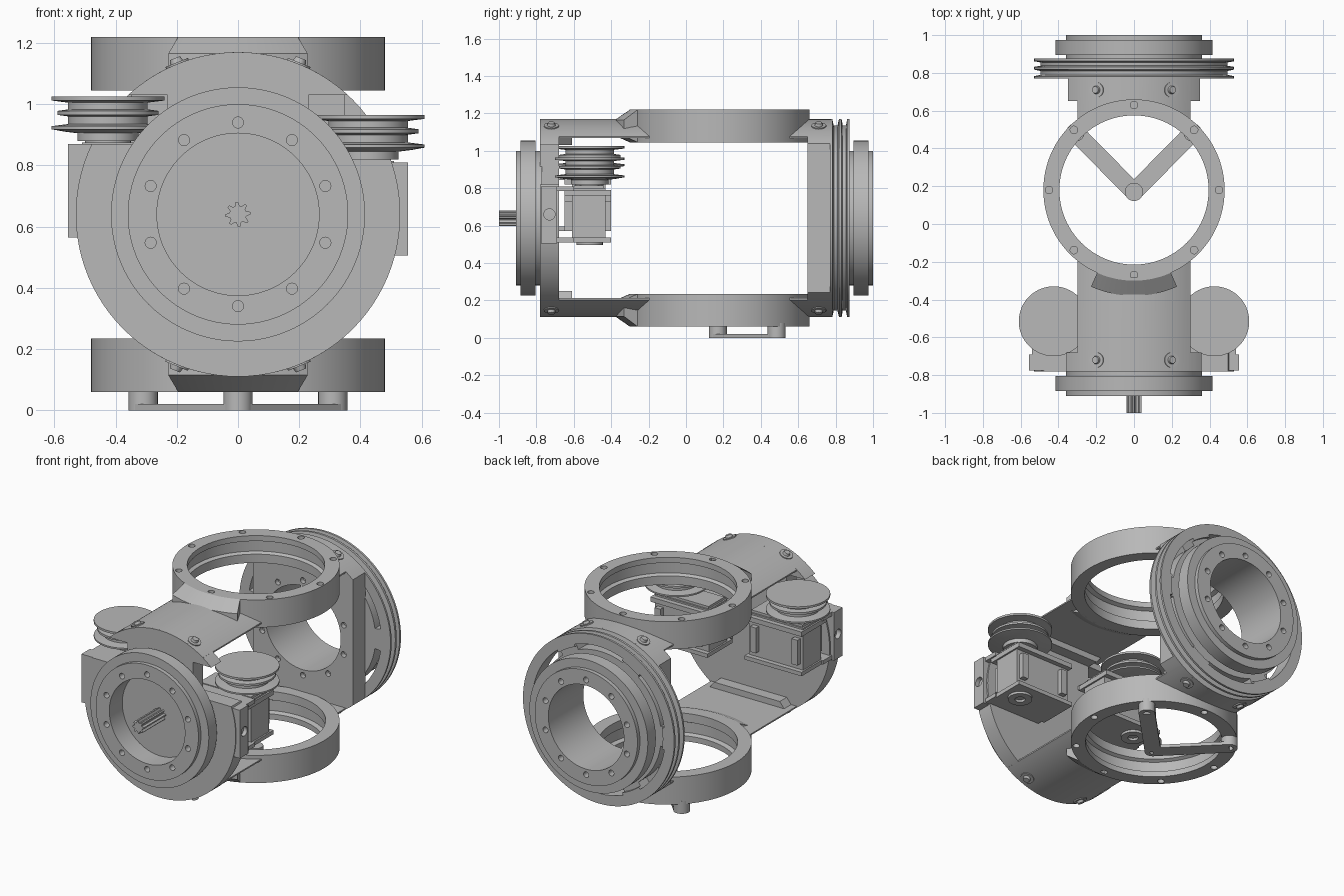
import bpy, bmesh, math
from math import sin, cos, pi, radians
from mathutils import Matrix, Vector

cube = bpy.data.objects.get("Cube")
if cube:
    bpy.data.objects.remove(cube, do_unlink=True)

grey = bpy.data.materials.new("plain grey")
grey.use_nodes = True
COLOUR = (0.48, 0.48, 0.48, 1)
grey.diffuse_color = COLOUR
grey.node_tree.nodes["Principled BSDF"].inputs["Base Color"].default_value = COLOUR

AXIS_Z = 0.64          # height of the long axis
RING_Y = 0.18          # centre of the upper and lower rings
R = 0.53               # radius of the main body
TO_Y = Matrix.Rotation(-pi / 2, 4, 'X')   # turns local z to world y
parts = []


def finish(name, bm, keep=True):
    bmesh.ops.remove_doubles(bm, verts=bm.verts, dist=1e-5)
    bmesh.ops.recalc_face_normals(bm, faces=bm.faces)
    me = bpy.data.meshes.new(name)
    bm.to_mesh(me)
    bm.free()
    me.materials.append(grey)
    ob = bpy.data.objects.new(name, me)
    bpy.context.collection.objects.link(ob)
    if keep:
        parts.append(ob)
    return ob


def lathe(name, profile, centre, along_y=False, arc=None, segs=96, keep=True):
    """Turn a closed (radius, height) profile about an axis."""
    bm = bmesh.new()
    a0, a1 = arc or (0, 2 * pi)
    count = segs if arc is None else segs + 1
    m = Matrix.Translation(centre) @ (TO_Y if along_y else Matrix())
    rows = []
    for i in range(count):
        a = a0 + (a1 - a0) * i / segs
        rows.append([bm.verts.new(m @ Vector((r * cos(a), r * sin(a), h))) for r, h in profile])
    n = len(profile)
    for i in range(segs):
        p, q = rows[i], rows[(i + 1) % count]
        for j in range(n):
            k = (j + 1) % n
            if profile[j][0] + profile[k][0] > 0:
                bm.faces.new((p[j], p[k], q[k], q[j]))
    if arc:
        bm.faces.new(rows[0])
        bm.faces.new(rows[-1])
    return finish(name, bm, keep)


def prism(name, pts, h0, h1, along_y=True):
    """Extrude an outline: (x, z) along y, or (x, y) along z."""
    bm = bmesh.new()
    put = (lambda a, b, h: (a, h, b)) if along_y else (lambda a, b, h: (a, b, h))
    lo = [bm.verts.new(put(a, b, h0)) for a, b in pts]
    hi = [bm.verts.new(put(a, b, h1)) for a, b in pts]
    bm.faces.new(lo)
    bm.faces.new(hi)
    for i in range(len(pts)):
        j = (i + 1) % len(pts)
        bm.faces.new((lo[i], lo[j], hi[j], hi[i]))
    return finish(name, bm)


def box(name, x, y, z, keep=True):
    bm = bmesh.new()
    mid = [(a + b) / 2 for a, b in (x, y, z)]
    size = [abs(b - a) for a, b in (x, y, z)]
    bmesh.ops.create_cube(bm, size=1, matrix=Matrix.Translation(mid) @ Matrix.Diagonal((*size, 1)))
    return finish(name, bm, keep)


def rods(places, radius, depth, rot=Matrix()):
    """Several equal cylinders in one cutter."""
    bm = bmesh.new()
    for p in places:
        bmesh.ops.create_cone(bm, cap_ends=True, segments=20, radius1=radius, radius2=radius,
                              depth=depth, matrix=Matrix.Translation(p) @ rot)
    return finish("hole_cutter", bm, False)


def cut(ob, cutter):
    mod = ob.modifiers.new("cut", 'BOOLEAN')
    mod.object, mod.operation, mod.solver = cutter, 'DIFFERENCE', 'EXACT'
    deps = bpy.context.evaluated_depsgraph_get()
    me = bpy.data.meshes.new_from_object(ob.evaluated_get(deps))
    ob.modifiers.clear()
    ob.data = me
    bpy.data.objects.remove(cutter, do_unlink=True)


def mirror_down(ob, name):
    """Copy a part from the top to the bottom."""
    bm = bmesh.new()
    bm.from_mesh(ob.data)
    for v in bm.verts:
        v.co.z = 2 * AXIS_Z - v.co.z
    return finish(name, bm)


def round_arc(half_width, n=24):
    a = math.asin(half_width / R)
    return [(R * sin(t), AXIS_Z + R * cos(t)) for t in (a - 2 * a * i / n for i in range(n + 1))]


def tube(r0, r1, h0, h1):
    return [(r0, h0), (r1, h0), (r1, h1), (r0, h1)]


# front body disc with notches for the drive pulleys
front = lathe("front_body", tube(0, R, -0.78, -0.68), (0, 0, AXIS_Z), True)
cut(front, box("notch", (0.23, 0.7), (-0.9, -0.5), (0.82, 1.03), False))
cut(front, box("notch", (-0.7, -0.23), (-0.9, -0.5), (0.87, 1.03), False))

# bolted flanges at both ends
bolts = [(0.3 * sin(i * pi / 5), AXIS_Z + 0.3 * cos(i * pi / 5)) for i in range(10)]
for name, s in (("front_flange", -1), ("rear_flange", 1)):
    prof = [(0.265, 0.77), (0.36, 0.77), (0.36, 0.805), (0.415, 0.805), (0.415, 0.885),
            (0.36, 0.885), (0.36, 0.91), (0.265, 0.91)]
    shift = 0.09 if s > 0 else 0
    prof = [(r, s * (h + (shift if h > 0.78 else 0))) for r, h in prof]
    flange = lathe(name, prof, (0, 0, AXIS_Z), True)
    cut(flange, rods([(x, s * (0.91 + shift), z) for x, z in bolts], 0.018, 0.08, TO_Y))

# splined shaft
spline = [((0.041 if i % 4 < 2 else 0.028) * cos(i * pi / 16),
           AXIS_Z + (0.041 if i % 4 < 2 else 0.028) * sin(i * pi / 16)) for i in range(32)]
prism("splined_shaft", spline, -1.0, -0.77)

# rear body with open bore
upper = round_arc(0.35)
rear = prism("rear_body", upper + [(x, 2 * AXIS_Z - z) for x, z in reversed(upper)], 0.65, 0.775)
cut(rear, lathe("bore", tube(0, 0.265, 0.5, 0.9), (0, 0, AXIS_Z), True, keep=False))
cut(rear, rods([(x, 0.65, z) for x, z in bolts], 0.018, 0.06, TO_Y))

# large grooved pulley at the rear, with curved slots
GROOVE = [(R, 0.77), (R, 0.782), (0.495, 0.79), (0.495, 0.81), (R, 0.818), (R, 0.832),
          (0.495, 0.838), (0.495, 0.855), (R, 0.862), (R, 0.875)]
wheel = lathe("rear_pulley", [(0.34, 0.77)] + GROOVE + [(0.45, 0.875), (0.45, 0.855), (0.34, 0.855)],
              (0, 0, AXIS_Z), True)
for i in range(6):
    a = i * pi / 3
    cut(wheel, lathe("slot", tube(0.425, 0.465, 0.7, 0.95), (0, 0, AXIS_Z), True,
                     (a + 0.15, a + 0.9), 16, False))

# curved arms, rings and their details, built on top and mirrored below
arm = prism("upper_arm", round_arc(0.3) + [(-0.3, 1.068), (0.3, 1.068)], -0.775, 0.77)
cut(arm, lathe("opening", tube(0, 0.43, 0.9, 1.4), (0, RING_Y, 0), keep=False))
ring = lathe("upper_ring", [(0.4, 1.045), (0.48, 1.045), (0.48, 1.22), (0.395, 1.22), (0.395, 1.185),
                            (0.42, 1.175), (0.42, 1.11), (0.4, 1.1)], (0, RING_Y, 0))
cut(ring, rods([(0.45 * cos(i * pi / 4), RING_Y + 0.45 * sin(i * pi / 4), 1.22) for i in range(8)],
               0.02, 0.1))
fairing = lathe("upper_fairing", [(0.46, 1.22), (0.48, 1.22), (0.56, 1.165), (0.56, 1.08),
                                  (0.48, 1.045), (0.46, 1.045)], (0, RING_Y, 0),
                arc=(radians(-114), radians(-66)), segs=16)
gusset = prism("upper_gusset", [(-0.23, 1.03), (0.23, 1.03), (0.27, 1.08), (-0.27, 1.08)], -0.69, -0.61)
for ob in (arm, ring, fairing, gusset):
    mirror_down(ob, ob.name.replace("upper", "lower"))

for y in (-0.72, 0.71):
    for side in (-1, 1):
        boss = lathe("upper_screw", [(0.022, 0.5), (0.04, 0.5), (0.04, 0.535), (0.022, 0.535),
                                     (0.018, 0.55), (0, 0.55), (0, 0.5)], (0, 0, 0), segs=20)
        boss.data.transform(Matrix.Translation((0, y, AXIS_Z)) @ Matrix.Rotation(side * radians(22), 4, 'Y'))
        mirror_down(boss, "lower_screw")

# drive units on each side: pulley, motor and holder
for word, s, dz in (("left", 1, 0), ("right", -1, 0.06)):
    def block(part, x, y, z):
        return box(word + "_" + part, (s * x[0], s * x[1]), y, (z[0] + dz, z[1] + dz))

    cx, cy = s * 0.425, -0.515
    lathe(word + "_drive_pulley",
          [(0, 0.82), (0.1, 0.82), (0.1, 0.845), (0.14, 0.85), (0.185, 0.858), (0.185, 0.868),
           (0.13, 0.875), (0.13, 0.9), (0.165, 0.905), (0.165, 0.918), (0.13, 0.923), (0.13, 0.945),
           (0.185, 0.952), (0.185, 0.965), (0, 0.965)], (cx, cy, dz), segs=64)
    lathe(word + "_motor_hub", tube(0, 0.075, 0.78, 0.83), (cx, cy, dz), segs=32)
    block("motor_body", (0.14, 0.52), (-0.61, -0.43), (0.52, 0.8))
    block("motor_cap", (0.15, 0.51), (-0.6, -0.44), (0.8, 0.815))
    block("motor_base", (0.13, 0.53), (-0.65, -0.4), (0.51, 0.535))
    block("motor_top_plate", (0.13, 0.53), (-0.65, -0.4), (0.76, 0.79))
    lathe(word + "_base_disc", tube(0.03, 0.07, 0.495, 0.515), (cx, cy, dz), segs=32)
    for x in (0.17, 0.46):
        block("motor_lug", (x, x + 0.04), (-0.65, -0.4), (0.57, 0.73))
    holder = block("holder", (0.44, 0.555), (-0.775, -0.69), (0.505, 0.81))
    cut(holder, rods([(s * 0.52, -0.73, 0.66 + dz)], 0.03, 0.3, Matrix.Rotation(pi / 2, 4, 'Y')))
    for z in (0.51, 0.785):
        block("holder_shelf", (0.15, 0.54), (-0.7, -0.6), (z, z + 0.025))

# V-shaped bracket below the lower ring
ends = [(-0.31, 0.485), (0.31, 0.485)]
hub = (0, 0.17)
for x, y in ends:
    d = Vector((x - hub[0], y - hub[1])).normalized() * 0.047
    prism("bracket_arm", [(hub[0] - d.y, hub[1] + d.x), (hub[0] + d.y, hub[1] - d.x),
                          (x + d.y, y - d.x), (x - d.y, y + d.x)], 0, 0.02, False)
for x, y in ends + [hub]:
    post = lathe("bracket_post", tube(0, 0.048, 0, 0.08), (x, y, 0), segs=32)
    cut(post, rods([(x, y, 0)], 0.022, 0.06))

# smooth round surfaces, keep sharp edges
bpy.ops.object.select_all(action='DESELECT')
for ob in parts:
    ob.select_set(True)
bpy.context.view_layer.objects.active = parts[0]
bpy.ops.object.shade_smooth_by_angle(angle=radians(30))
